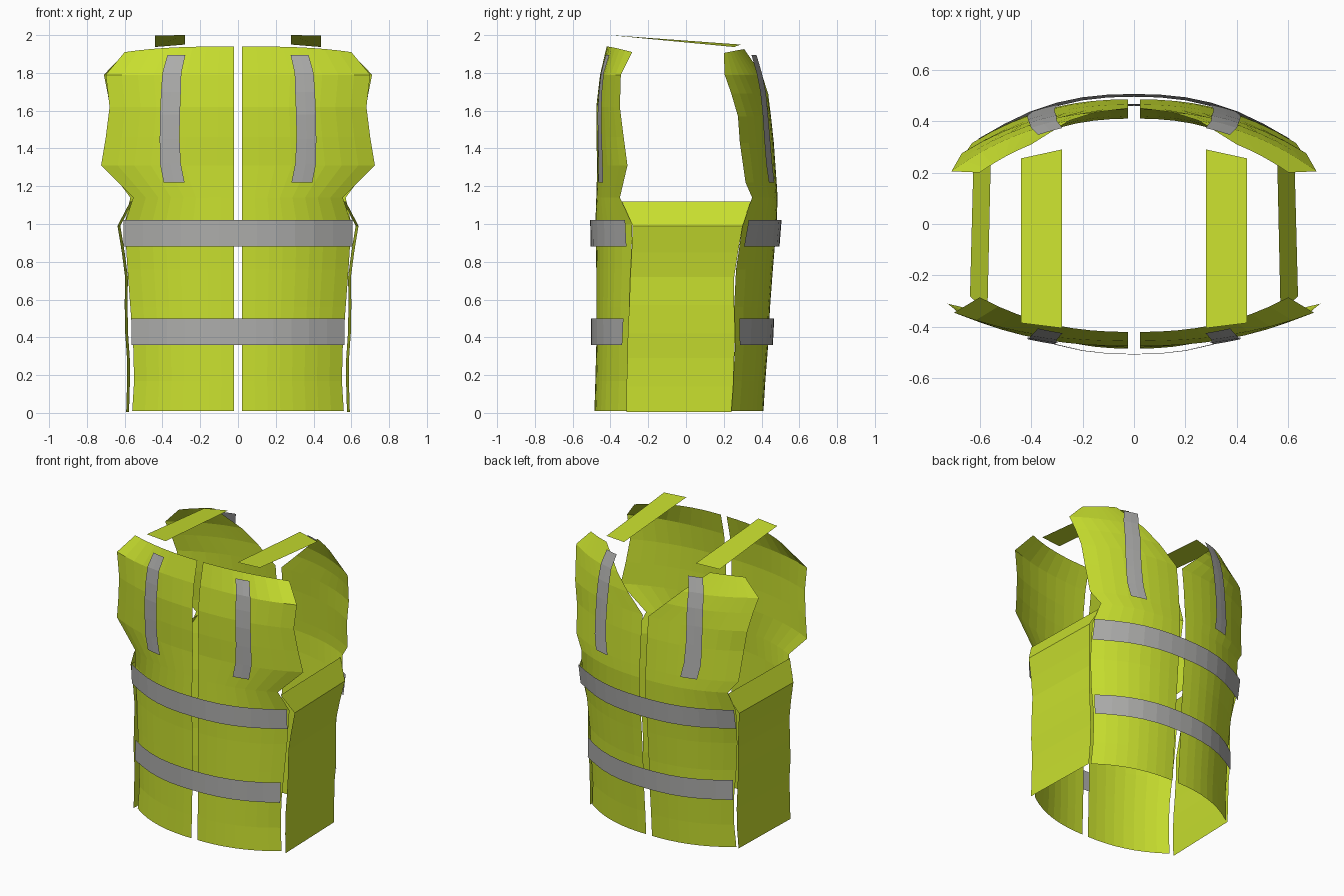
import bpy
from mathutils import Vector

if "Cube" in bpy.data.objects:
    bpy.data.objects.remove(bpy.data.objects["Cube"])


def material(name, rgb):
    m = bpy.data.materials.new(name)
    m.diffuse_color = (*rgb, 1)
    m.use_nodes = True
    m.node_tree.nodes["Principled BSDF"].inputs["Base Color"].default_value = m.diffuse_color
    return m


LIME = material("safety_lime", (0.58, 0.74, 0.028))
GREY = material("reflective_grey", (0.42, 0.42, 0.41))

# Cloth profiles, one row per height: z, half width, y at centre, y at side edge
FRONT = [(0.01, .56, -.485, -.315), (.17, .55, -.48, -.31), (.36, .555, -.475, -.31),
         (.56, .57, -.475, -.30), (.76, .585, -.475, -.29), (1.0, .60, -.48, -.285),
         (1.14, .555, -.475, -.35), (1.31, .725, -.47, -.31), (1.46, .70, -.475, -.33),
         (1.62, .68, -.475, -.35), (1.79, .70, -.455, -.345), (1.94, .60, -.42, -.285)]
BACK = [(0.01, .56, .41, .24), (.17, .55, .42, .25), (.36, .555, .435, .26),
        (.56, .57, .445, .255), (.76, .585, .46, .265), (1.0, .60, .48, .30),
        (1.14, .57, .485, .35), (1.22, .63, .48, .315), (1.43, .65, .465, .285),
        (1.57, .67, .45, .275), (1.69, .69, .44, .24), (1.79, .71, .42, .205),
        (1.935, .60, .375, .20)]
COLS = 8
GAP = .0225


def row_at(profile, z):
    """Interpolate a profile row at height z."""
    for a, b in zip(profile, profile[1:]):
        if z <= b[0]:
            t = max(0, (z - a[0]) / (b[0] - a[0]))
            return [p + (q - p) * t for p, q in zip(a, b)]
    return profile[-1]


def surface_y(profile, x, z):
    _, half, yc, ye = row_at(profile, z)
    return yc + (ye - yc) * min(1.0, abs(x) / half) ** 2.4


def sheet(name, rows, outward, mat):
    """Flat-shaded cloth sheet from rows of points, facing outward."""
    n = len(rows[0])
    pts = [Vector(p) for r in rows for p in r]
    faces = [(i * n + j, i * n + j + 1, (i + 1) * n + j + 1, (i + 1) * n + j)
             for i in range(len(rows) - 1) for j in range(n - 1)]
    mesh = bpy.data.meshes.new(name)
    mesh.from_pydata(pts, [], faces)
    mesh.update()
    total = sum((f.normal * f.area for f in mesh.polygons), Vector())
    if total.dot(Vector(outward)) < 0:
        mesh.flip_normals()
    mesh.materials.append(mat)
    ob = bpy.data.objects.new(name, mesh)
    bpy.context.collection.objects.link(ob)
    return ob


def body_panel(name, profile, side, vneck):
    rows = []
    for z, half, yc, ye in profile:
        inner = GAP
        if vneck and z > 1.57:
            inner += (z - 1.57) / (1.935 - 1.57) * .38
        row = []
        for j in range(COLS + 1):
            x = inner + (half - inner) * j / COLS
            # the top hem dips towards the arm
            drop = .03 * (x / half) ** 3 if z == profile[-1][0] else 0
            row.append((side * x, surface_y(profile, x, z), z - drop))
        rows.append(row)
    sheet(name, rows, (0, profile[0][2], 0), LIME)


def belt(name, profile, z0, z1, half, offset):
    s = 1 if profile[0][2] > 0 else -1
    rows = []
    for z in (z0, z1):
        row = []
        for j in range(13):
            x = half * (j - 6) / 6
            row.append((x, surface_y(profile, x, z) + s * offset, z))
        rows.append(row)
    sheet(name, rows, (0, s, 0), GREY)


def chest_strip(name, profile, side):
    s = 1 if profile[0][2] > 0 else -1
    rows = []
    for z, cx, w in [(1.22, .338, .11), (1.32, .358, .11), (1.45, .362, .105),
                     (1.58, .36, .105), (1.70, .355, .105), (1.80, .35, .10),
                     (1.895, .326, .095)]:
        rows.append([(side * x, surface_y(profile, x, z) + s * .012, z)
                     for x in (cx - w / 2, cx, cx + w / 2)])
    sheet(name, rows, (0, s, 0), GREY)


# Side panels: z, x, front y, back y
SIDE = [(.005, .592, -.315, .24), (.14, .588, -.315, .25), (.29, .588, -.31, .255),
        (.42, .597, -.308, .26), (.57, .60, -.30, .255), (.72, .598, -.295, .255),
        (.85, .615, -.288, .275), (.99, .638, -.282, .30), (1.12, .57, -.34, .345)]

for side, label in ((-1, "left"), (1, "right")):
    body_panel("front_panel_" + label, FRONT, side, False)
    body_panel("back_panel_" + label, BACK, side, True)
    chest_strip("front_strip_" + label, FRONT, side)
    chest_strip("back_strip_" + label, BACK, side)
    sheet("side_panel_" + label,
          [[(side * x, yf, z), (side * (x - .015), yb, z)] for z, x, yf, yb in SIDE],
          (side, 0, 0), LIME)
    # Shoulder straps bridging front and back
    sheet("shoulder_strap_" + label,
          [[(side * .28, -.405, 2.0), (side * .44, -.385, 1.998)],
           [(side * .28, .29, 1.95), (side * .44, .255, 1.937)]],
          (0, 0, 1), LIME)

# Reflective belts round the front and back
for label, profile in (("front", FRONT), ("back", BACK)):
    off = .028 if label == "front" else .025
    belt("upper_belt_" + label, profile, .88, 1.02, .605, off)
    belt("lower_belt_" + label, profile, .36, .50, .565, off)
